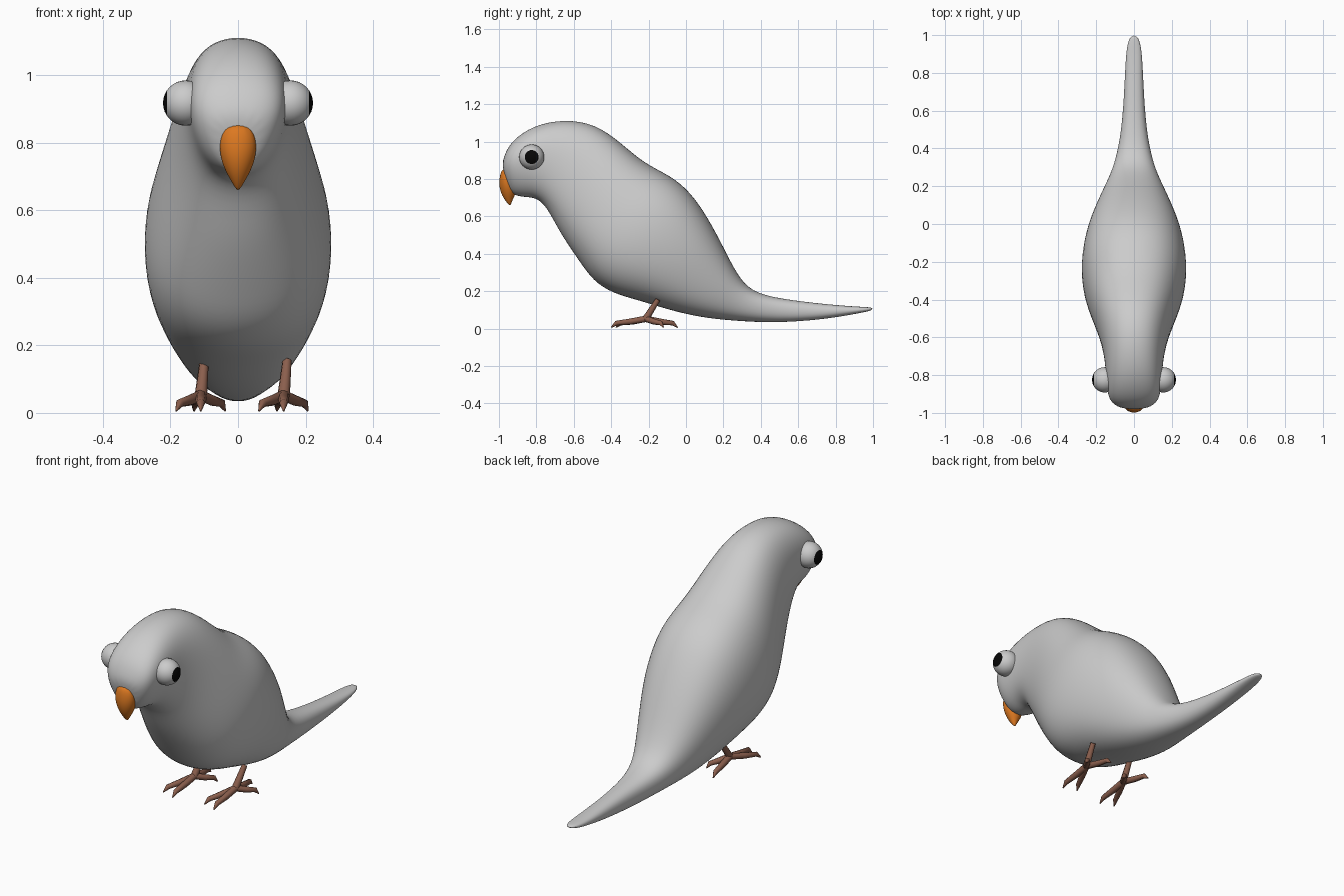
import bpy, bmesh, math
from mathutils import Vector

if "Cube" in bpy.data.objects:
    bpy.data.objects.remove(bpy.data.objects["Cube"])


def material(name, rgb):
    m = bpy.data.materials.new(name)
    m.diffuse_color = (*rgb, 1)
    m.use_nodes = True
    m.node_tree.nodes["Principled BSDF"].inputs["Base Color"].default_value = m.diffuse_color
    return m


GREY = material("grey feathers", (0.6, 0.6, 0.6))
ORANGE = material("orange beak", (0.72, 0.19, 0.015))
BROWN = material("brown feet", (0.26, 0.115, 0.075))
BLACK = material("black pupil", (0.002, 0.002, 0.002))


def finish(name, bm, mats, subdiv=0):
    bmesh.ops.recalc_face_normals(bm, faces=bm.faces[:])
    for f in bm.faces:
        f.smooth = True
    me = bpy.data.meshes.new(name)
    bm.to_mesh(me)
    bm.free()
    for m in mats:
        me.materials.append(m)
    ob = bpy.data.objects.new(name, me)
    bpy.context.collection.objects.link(ob)
    if subdiv:
        mod = ob.modifiers.new("smooth", 'SUBSURF')
        mod.levels = mod.render_levels = subdiv
    return ob


def loft(name, sections, mat, n=16, power=2.0, subdiv=2):
    """Skin rounded sections: (upper y, z, lower y, z, half width, taper)."""
    bm = bmesh.new()
    rings = []
    for ty, tz, by, bz, w, k in sections:
        mid = Vector((0, (ty + by) / 2, (tz + bz) / 2))
        up = Vector((0, (ty - by) / 2, (tz - bz) / 2))
        ring = []
        for i in range(n):
            a = math.tau * i / n
            c, s = (math.copysign(abs(v) ** (2 / power), v)
                    for v in (math.cos(a), math.sin(a)))
            ring.append(bm.verts.new(mid + up * s + Vector((w * c * (1 + k * s), 0, 0))))
        rings.append(ring)
    for r, q in zip(rings, rings[1:]):
        for i in range(n):
            j = (i + 1) % n
            bm.faces.new((r[i], r[j], q[j], q[i]))
    bm.faces.new(rings[0])
    bm.faces.new(rings[-1])
    return finish(name, bm, [mat], subdiv)


# Head, body and tail: slanted sections from face to tail tip
loft("body", [
    (-0.987, 0.870, -0.945, 0.735, 0.055, 0.25),
    (-0.972, 0.930, -0.920, 0.712, 0.105, 0.30),
    (-0.935, 1.005, -0.870, 0.700, 0.138, 0.25),
    (-0.820, 1.090, -0.800, 0.697, 0.150, 0.10),
    (-0.650, 1.125, -0.745, 0.645, 0.160, 0.0),
    (-0.480, 1.100, -0.685, 0.525, 0.188, 0.0),
    (-0.340, 0.995, -0.625, 0.430, 0.225, 0.0),
    (-0.220, 0.888, -0.560, 0.335, 0.260, 0.0),
    (-0.080, 0.825, -0.500, 0.250, 0.283, 0.0),
    (0.030, 0.735, -0.400, 0.183, 0.283, 0.0),
    (0.125, 0.590, -0.250, 0.145, 0.258, 0.0),
    (0.200, 0.445, -0.100, 0.098, 0.215, 0.0),
    (0.275, 0.290, 0.070, 0.058, 0.162, 0.0),
    (0.350, 0.198, 0.250, 0.040, 0.107, 0.0),
    (0.500, 0.160, 0.480, 0.028, 0.066, 0.0),
    (0.750, 0.130, 0.740, 0.048, 0.050, 0.0),
    (0.930, 0.116, 0.930, 0.082, 0.043, 0.0),
    (1.000, 0.114, 1.000, 0.098, 0.020, 0.0),
], GREY, power=2.35)

# Hooked beak: sections run from the brow down to the point
loft("beak", [
    (-0.986, 0.857, -0.940, 0.857, 0.042, 0.0),
    (-1.001, 0.800, -0.920, 0.785, 0.060, 0.0),
    (-1.000, 0.750, -0.905, 0.725, 0.050, 0.0),
    (-0.980, 0.700, -0.925, 0.692, 0.027, 0.0),
    (-0.945, 0.658, -0.938, 0.658, 0.004, 0.0),
], ORANGE, n=12)

# Bulging eyes: the outermost rings of each ball are the pupil
for side, label in ((-1, "left"), (1, "right")):
    bm = bmesh.new()
    bmesh.ops.create_uvsphere(bm, u_segments=32, v_segments=16, radius=0.067)
    for f in bm.faces:
        f.material_index = int(f.calc_center_median().z > 0.067 * math.cos(math.radians(34)))
    eye = finish(label + "_eye", bm, [GREY, BLACK])
    eye.rotation_euler = (0, side * math.pi / 2, 0)
    eye.location = (side * 0.155, -0.825, 0.917)

# Feet: a short leg and four tapering clawed toes, same pose on both sides
TOES = [(-0.073, -0.375), (0.0, -0.40), (0.072, -0.12), (-0.02, -0.045)]
for cx, label in ((-0.11, "left"), (0.135, "right")):
    cu = bpy.data.curves.new(label + "_foot", 'CURVE')
    cu.dimensions = '3D'
    cu.bevel_depth = 0.017
    cu.bevel_resolution = 2
    cu.use_fill_caps = True
    joint = Vector((cx, -0.215, 0.052))
    paths = [[(Vector((cx + 0.01, -0.15, 0.155)), 0.8), (joint, 1.1)]]
    for tx, ty in TOES:
        tip = Vector((cx + tx, ty, 0.006))
        paths.append([(joint, 1.0),
                      (joint.lerp(tip, 0.45) + Vector((0, 0, 0.006)), 0.95),
                      (joint.lerp(tip, 0.85) + Vector((0, 0, 0.016)), 0.75),
                      (tip, 0.15)])
    for path in paths:
        sp = cu.splines.new('POLY')
        sp.points.add(len(path) - 1)
        for p, (co, r) in zip(sp.points, path):
            p.co = (*co, 1)
            p.radius = r
        sp.use_smooth = True
    cu.materials.append(BROWN)
    foot = bpy.data.objects.new(label + "_foot", cu)
    bpy.context.collection.objects.link(foot)
    bpy.ops.object.select_all(action='DESELECT')
    foot.select_set(True)
    bpy.context.view_layer.objects.active = foot
    bpy.ops.object.convert(target='MESH')
